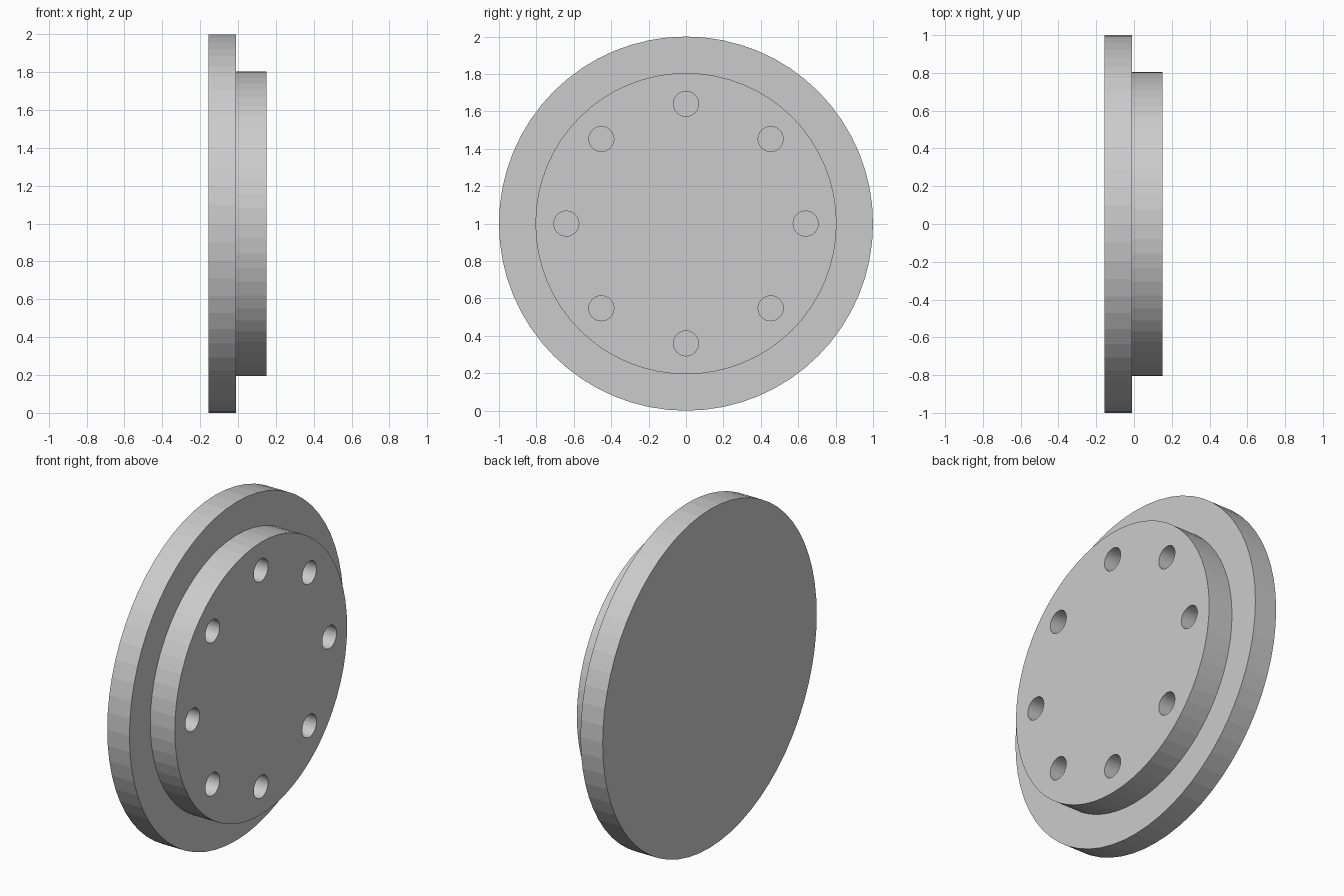
import bpy, bmesh
from math import pi, cos, sin
from mathutils import Vector

if "Cube" in bpy.data.objects:
    bpy.data.objects.remove(bpy.data.objects["Cube"])

AXIS_Z = 1.0
BACK, STEP, FACE = -0.155, -0.01, 0.15
HOLES, HOLE_CIRCLE, HOLE_R = 8, 0.64, 0.067


def lathe(name, profile, sides, center):
    """Spin an (x, radius) profile about an x-parallel axis and cap both ends."""
    bm = bmesh.new()
    verts = [bm.verts.new(center + Vector((x, 0, r))) for x, r in profile]
    edges = [bm.edges.new(pair) for pair in zip(verts, verts[1:])]
    bmesh.ops.spin(bm, geom=verts + edges, cent=center, axis=(1, 0, 0),
                   angle=2 * pi, steps=sides, use_merge=False)
    bmesh.ops.remove_doubles(bm, verts=bm.verts[:], dist=1e-5)
    bmesh.ops.holes_fill(bm, edges=[e for e in bm.edges if e.is_boundary], sides=0)
    bmesh.ops.recalc_face_normals(bm, faces=bm.faces[:])
    mesh = bpy.data.meshes.new(name)
    bm.to_mesh(mesh)
    bm.free()
    obj = bpy.data.objects.new(name, mesh)
    bpy.context.collection.objects.link(obj)
    return obj


# Flange with the raised boss on its +x side
flange = lathe("flange_cover",
               [(BACK, 1.0), (STEP, 1.0), (STEP, 0.805), (FACE, 0.805)],
               64, Vector((0, 0, AXIS_Z)))

# Ring of blind bolt holes cut into the boss
for i in range(HOLES):
    a = 2 * pi * i / HOLES
    center = Vector((0, HOLE_CIRCLE * cos(a), AXIS_Z + HOLE_CIRCLE * sin(a)))
    cutter = lathe(f"bolt_hole_cutter_{i}",
                   [(STEP + 0.001, HOLE_R), (FACE + 0.1, HOLE_R)], 32, center)
    cutter.hide_render = True
    cutter.hide_set(True)
    cut = flange.modifiers.new(f"bolt_hole_{i}", 'BOOLEAN')
    cut.operation = 'DIFFERENCE'
    cut.solver = 'EXACT'
    cut.object = cutter
